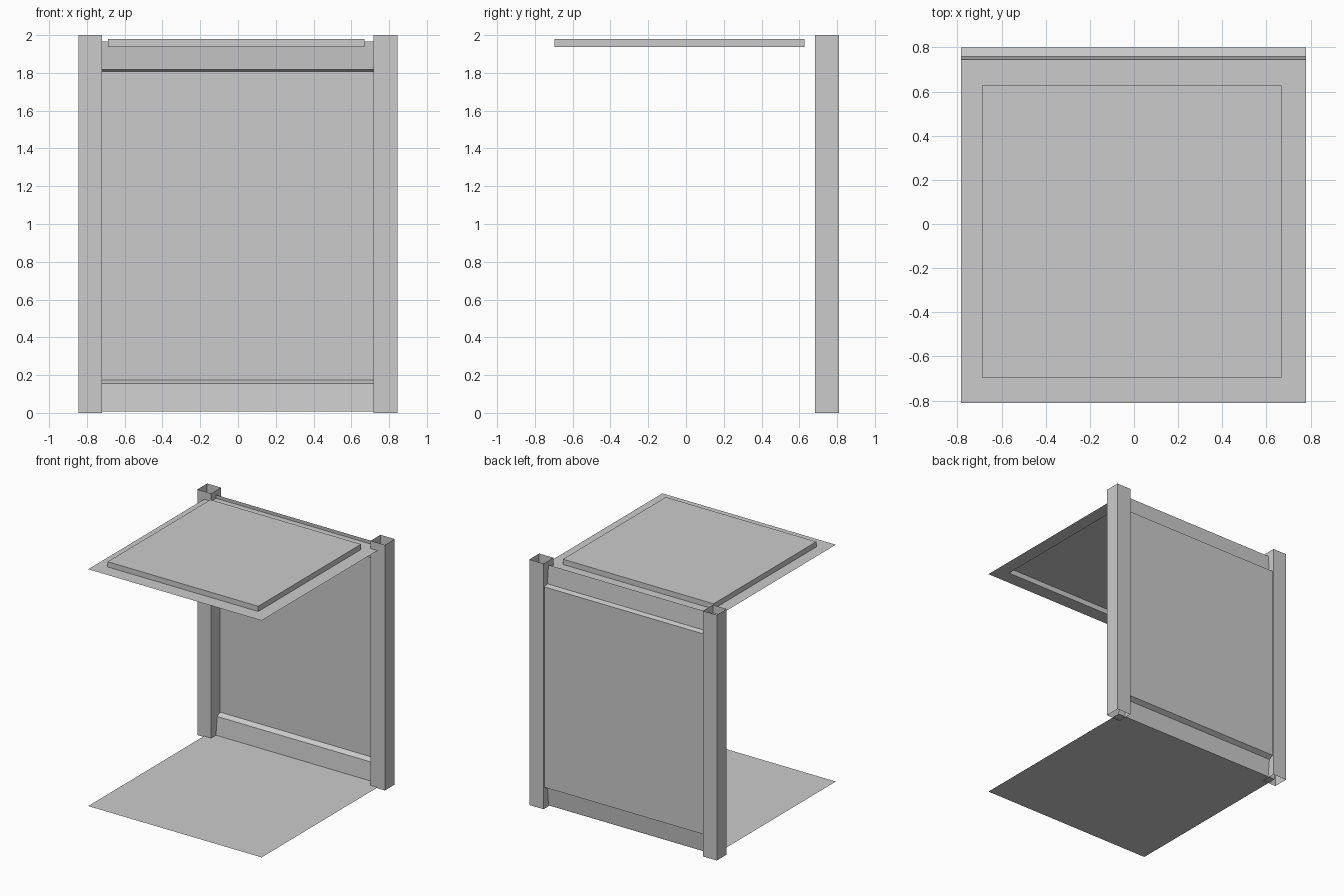
import bpy

if "Cube" in bpy.data.objects:
    bpy.data.objects.remove(bpy.data.objects["Cube"])

# Shared limits of the sheet parts (they end on the post centre lines)
XL, XR = -0.783, 0.780
Y_FRONT, Y_BACK = -0.81, 0.747


def make(name, verts, faces):
    mesh = bpy.data.meshes.new(name)
    mesh.from_pydata(verts, [], faces)
    mesh.update()
    obj = bpy.data.objects.new(name, mesh)
    bpy.context.collection.objects.link(obj)
    return obj


def rect(x0, x1, y0, y1, z):
    return [(x0, y0, z), (x1, y0, z), (x1, y1, z), (x0, y1, z)]


def bridge(a, b):
    """Quads joining two four-point rings that start at indices a and b."""
    return [(a + i, a + (i + 1) % 4, b + (i + 1) % 4, b + i) for i in range(4)]


# Square corner posts: open-ended tubes
for name, x0, x1 in (("left_post", -0.845, -0.720), ("right_post", 0.717, 0.845)):
    make(name,
         rect(x0, x1, 0.683, 0.81, 0) + rect(x0, x1, 0.683, 0.81, 2),
         bridge(0, 4))

# Floor sheet
make("floor", rect(XL, XR, Y_FRONT, Y_BACK, 0.008), [(0, 1, 2, 3)])

# Roof sheet with a raised centre, hollow from below
make("roof",
     rect(XL, XR, Y_FRONT, Y_BACK, 1.937)
     + rect(-0.688, 0.669, -0.695, 0.628, 1.937)
     + rect(-0.688, 0.669, -0.695, 0.628, 1.980),
     bridge(0, 4) + bridge(4, 8) + [(8, 9, 10, 11)])

# Back panel: pressed sheet profile (y, z) stretched between the posts
profile = [(0.745, 0.008), (0.760, 0.155), (0.799, 0.175),
           (0.799, 1.807), (0.760, 1.817), (0.746, 1.965)]
verts = [(x, y, z) for y, z in profile for x in (XL, XR)]
faces = [(2 * i, 2 * i + 1, 2 * i + 3, 2 * i + 2) for i in range(len(profile) - 1)]
make("back_panel", verts, faces)
